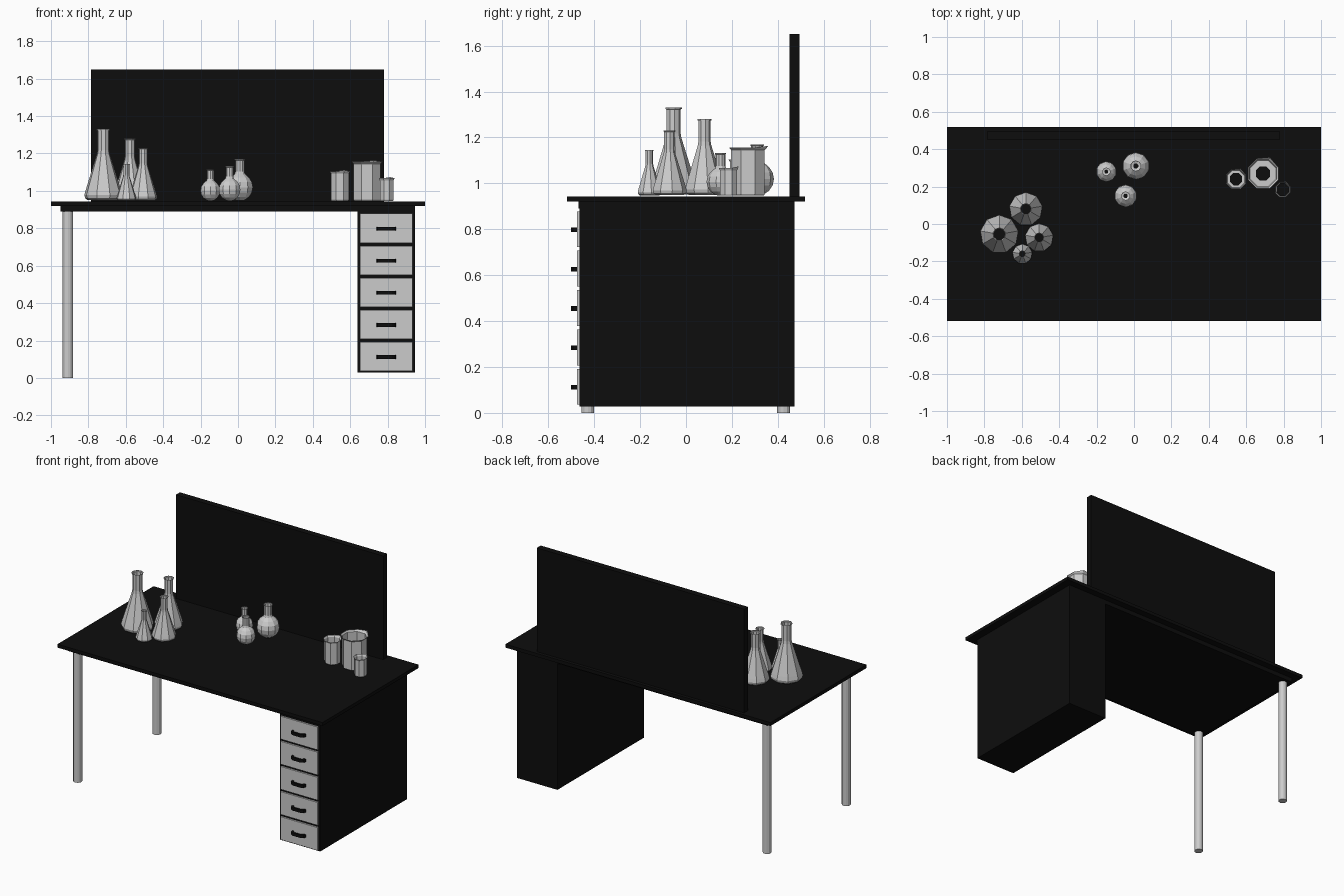
import bpy, bmesh
from math import sin, cos, pi

if "Cube" in bpy.data.objects:
    bpy.data.objects.remove(bpy.data.objects["Cube"])

black = bpy.data.materials.new("black")
black.diffuse_color = (0.004, 0.004, 0.004, 1)
black.use_nodes = True
black.node_tree.nodes["Principled BSDF"].inputs["Base Color"].default_value = black.diffuse_color


def make(name, bm, mat=None):
    bmesh.ops.recalc_face_normals(bm, faces=bm.faces)
    me = bpy.data.meshes.new(name)
    bm.to_mesh(me)
    bm.free()
    if mat:
        me.materials.append(mat)
    ob = bpy.data.objects.new(name, me)
    bpy.context.collection.objects.link(ob)
    return ob


def box(name, x, y, z, mat=None):
    bm = bmesh.new()
    bmesh.ops.create_cube(bm, size=1)
    for v in bm.verts:
        v.co = [(a + b) / 2 + c * (b - a) for (a, b), c in zip((x, y, z), v.co)]
    return make(name, bm, mat)


def lathe(name, profile, pos, scale=1, sides=8, phase=0.5, spout=None):
    """Revolve (radius, height) points; spout pulls one vertex of the last ring outward."""
    bm = bmesh.new()
    rings = []
    for r, h in profile:
        rings.append([bm.verts.new((pos[0] + r * scale * cos(2 * pi * (i + phase) / sides),
                                    pos[1] + r * scale * sin(2 * pi * (i + phase) / sides),
                                    pos[2] + h * scale)) for i in range(sides)])
    for a, b in zip(rings, rings[1:]):
        for i in range(sides):
            j = (i + 1) % sides
            bm.faces.new((a[i], a[j], b[j], b[i]))
    if spout is not None:
        v = rings[-1][spout]
        v.co.x += (v.co.x - pos[0]) * 0.08
        v.co.y += (v.co.y - pos[1]) * 0.08
        v.co.z += 0.006
    return make(name, bm)


# Table top, under-slab, rear screen, drawer cabinet
box("table_top", (-1, 1), (-0.518, 0.518), (0.92, 0.943), black)
box("under_slab", (-0.95, 0.945), (-0.468, 0.472), (0.89, 0.92), black)
box("rear_screen", (-0.785, 0.78), (0.452, 0.495), (0.943, 1.65), black)
box("drawer_cabinet", (0.64, 0.945), (-0.463, 0.472), (0.028, 0.89), black)

# Legs on the left side
for label, y in (("front", -0.428), ("back", 0.425)):
    bm = bmesh.new()
    bmesh.ops.create_cone(bm, cap_ends=True, segments=12, radius1=0.028, radius2=0.028, depth=0.89)
    bmesh.ops.translate(bm, verts=bm.verts, vec=(-0.91, y, 0.445))
    make(label + "_leg", bm)

# Drawers with arched pulls
for k in range(5):
    zc = 0.114 + 0.1715 * k
    box(f"drawer_front_{k + 1}", (0.652, 0.933), (-0.475, -0.46), (zc - 0.078, zc + 0.078))
    arch = [(-0.052, -0.474), (-0.047, -0.492), (-0.03, -0.502),
            (0.03, -0.502), (0.047, -0.492), (0.052, -0.474)]
    inner = [(0.037, -0.474), (0.034, -0.484), (0.025, -0.489),
             (-0.025, -0.489), (-0.034, -0.484), (-0.037, -0.474)]
    bm = bmesh.new()
    face = bm.faces.new([bm.verts.new((0.793 + x, y, zc - 0.012)) for x, y in arch + inner])
    ext = bmesh.ops.extrude_face_region(bm, geom=[face], use_keep_orig=True)
    bmesh.ops.translate(bm, vec=(0, 0, 0.02),
                        verts=[g for g in ext["geom"] if isinstance(g, bmesh.types.BMVert)])
    make(f"drawer_pull_{k + 1}", bm, black)

Z = 0.945
# Conical flasks (unit height profile)
cone = [(0.10, 0.02), (0.22, 0.015), (0.255, 0.04), (0.268, 0.085), (0.25, 0.15),
        (0.09, 0.66), (0.082, 0.71), (0.082, 0.98), (0.096, 0.985), (0.096, 1.0)]
for n, (x, y, h) in enumerate([(-0.72, -0.055, 0.385), (-0.578, 0.08, 0.335),
                               (-0.507, -0.073, 0.285), (-0.597, -0.16, 0.20)]):
    lathe(f"conical_flask_{n + 1}", cone, (x, y, Z), h, 9, 0.25)

# Round flasks (unit height profile: ball then neck)
ball = [(0.325 * sin(pi * t / 8), 0.33 - 0.325 * cos(pi * t / 8)) for t in (0.5, 1, 2, 3, 4, 5, 6)]
ball += [(0.13, 0.645), (0.115, 0.70), (0.115, 0.97), (0.13, 0.975), (0.13, 1.0)]
for n, (x, y, h) in enumerate([(0.01, 0.31, 0.225), (-0.148, 0.28, 0.17), (-0.045, 0.15, 0.187)]):
    lathe(f"round_flask_{n + 1}", ball, (x, y, Z), h, 10, 0.5)

# Beakers, open at the top
for n, (x, y, r, h, floor) in enumerate([(0.545, 0.24, 0.055, 0.16, 0.65),
                                         (0.69, 0.27, 0.083, 0.212, 0.5),
                                         (0.795, 0.185, 0.042, 0.123, 0.88)]):
    prof = [(r * floor, 0.002), (r * 0.9, 0.002), (r * 0.95, 0.008),
            (r * 0.95, h - 0.012), (r * 1.06, h - 0.003), (r * 1.06, h)]
    lathe(f"beaker_{n + 1}", prof, (x, y, Z), 1, 8, 0.5, 1)
